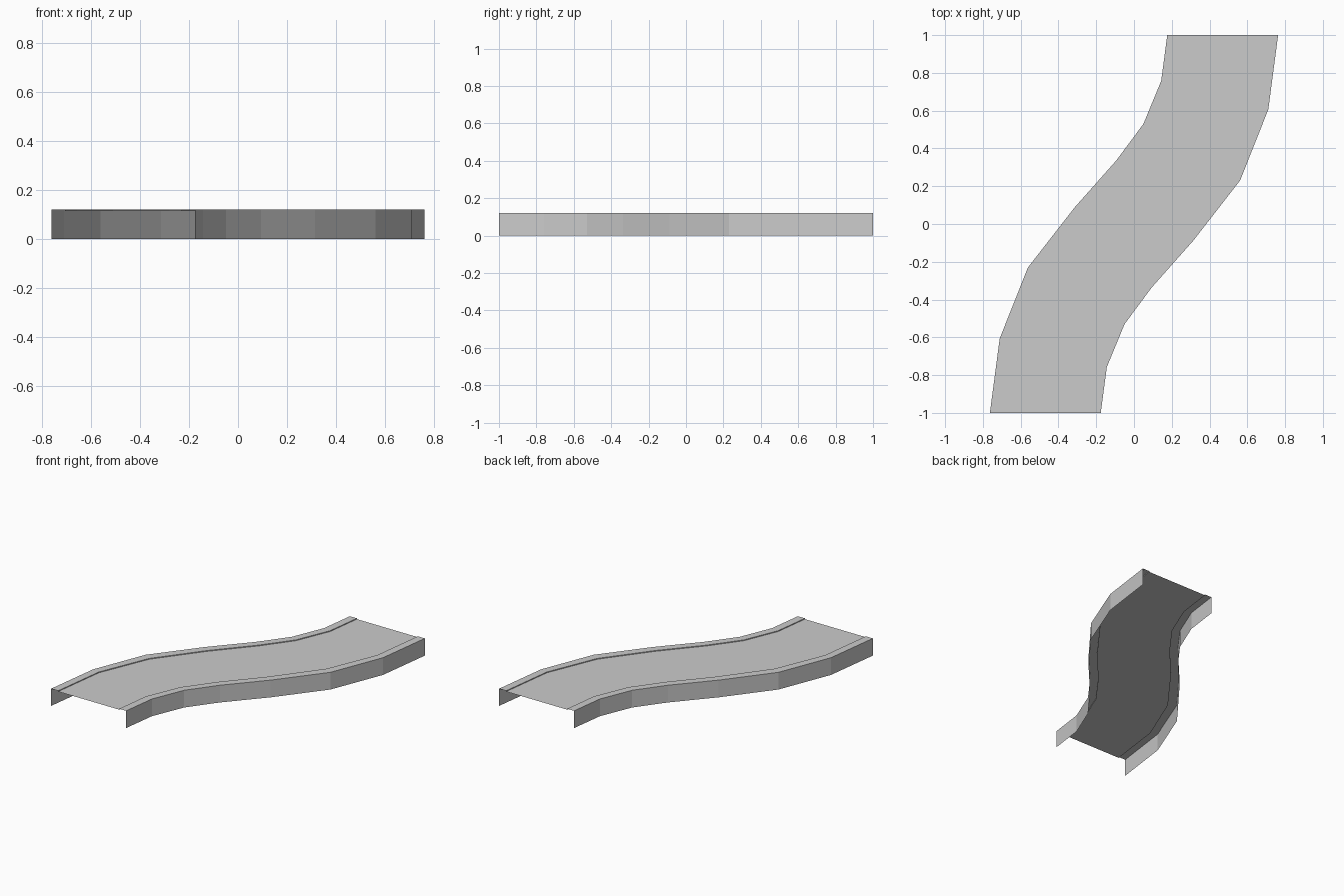
import bpy

if "Cube" in bpy.data.objects:
    bpy.data.objects.remove(bpy.data.objects["Cube"])

TOP, ROAD = 0.122, 0.116

# S-curve of the left side, front to back (the right side is its half-turn copy)
OUTER = [(-0.763, -1), (-0.711, -0.606), (-0.562, -0.231), (-0.315, 0.087),
         (-0.094, 0.336), (0.050, 0.530), (0.144, 0.758), (0.176, 1)]
INNER = [(-0.708, -1), (-0.658, -0.617), (-0.511, -0.263), (-0.279, 0.044),
         (-0.052, 0.305), (0.098, 0.507), (0.198, 0.747), (0.231, 1)]


def lift(path, z):
    return [(x, y, z) for x, y in path]


def half_turn(path):
    # keeps front-to-back order
    return [(-x, -y, z) for x, y, z in reversed(path)]


def ribbon(name, rails):
    # flat quads between neighbouring rails
    n = len(rails[0])
    verts = [p for rail in rails for p in rail]
    faces = [(r * n + i, (r + 1) * n + i, (r + 1) * n + i + 1, r * n + i + 1)
             for r in range(len(rails) - 1) for i in range(n - 1)]
    mesh = bpy.data.meshes.new(name)
    mesh.from_pydata(verts, [], faces)
    obj = bpy.data.objects.new(name, mesh)
    bpy.context.collection.objects.link(obj)
    return obj


# Road surface, slightly sunken between the kerbs
left_edge = lift(INNER, ROAD)
ribbon("road_surface", [left_edge, half_turn(left_edge)])

# Kerb strips with a small inner step, and side skirts down to the ground
skirt = [lift(OUTER, 0), lift(OUTER, TOP)]
kerb = [lift(OUTER, TOP), lift(INNER, TOP), lift(INNER, ROAD)]
for part, rails in (("skirt", skirt), ("kerb", kerb)):
    ribbon("left_" + part, rails)
    ribbon("right_" + part, [half_turn(r) for r in reversed(rails)])
